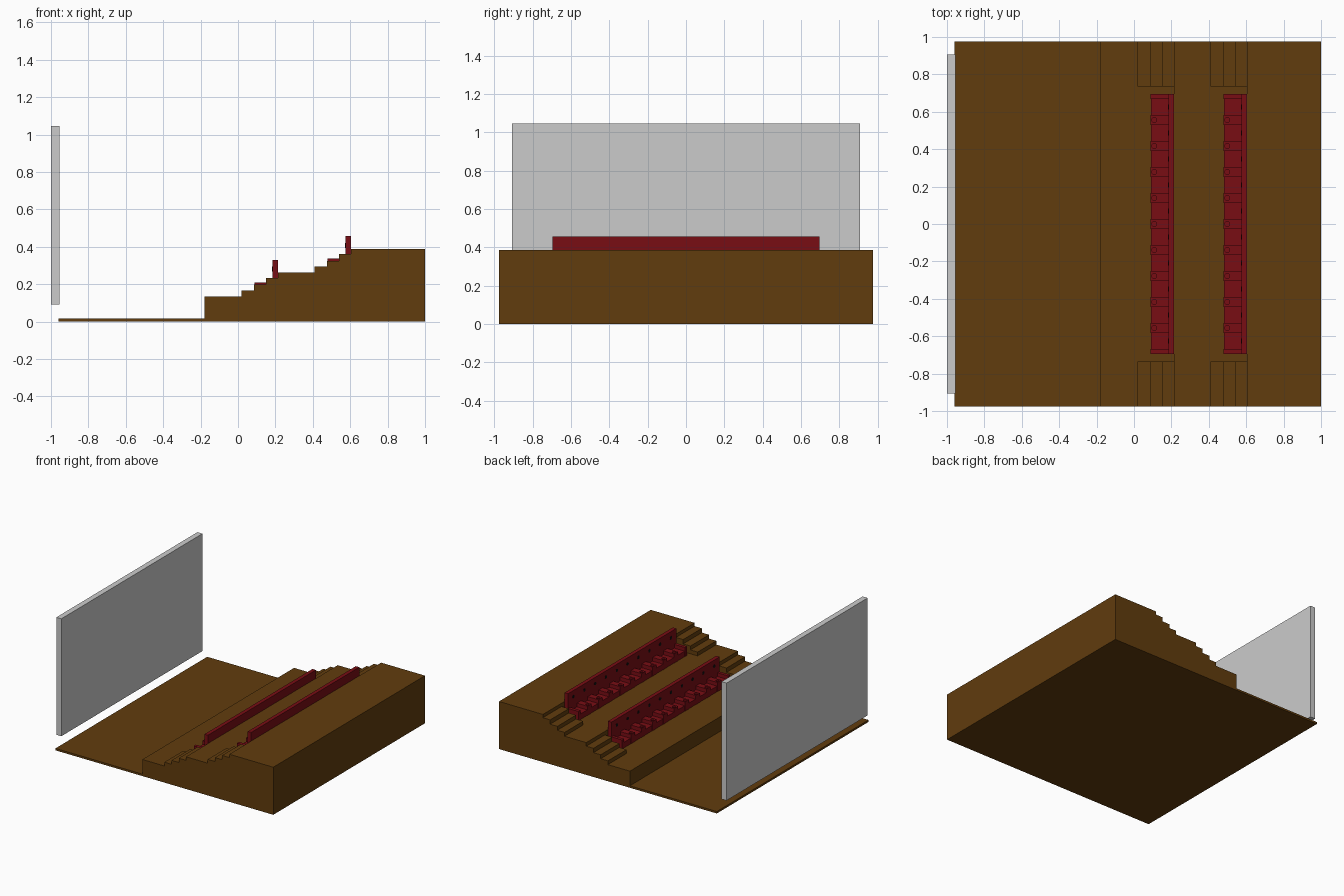
import bpy, bmesh
from mathutils import Matrix

if "Cube" in bpy.data.objects:
    bpy.data.objects.remove(bpy.data.objects["Cube"])


def material(name, rgb):
    m = bpy.data.materials.new(name)
    m.diffuse_color = (*rgb, 1)
    m.use_nodes = True
    m.node_tree.nodes["Principled BSDF"].inputs["Base Color"].default_value = m.diffuse_color
    return m


BROWN = material("brown_carpet", (0.12, 0.045, 0.004))
RED = material("red_fabric", (0.19, 0.004, 0.007))
BLACK = material("black_plastic", (0.005, 0.005, 0.005))


def finish(name, bm, mat=None):
    bmesh.ops.recalc_face_normals(bm, faces=bm.faces)
    me = bpy.data.meshes.new(name)
    bm.to_mesh(me)
    bm.free()
    ob = bpy.data.objects.new(name, me)
    bpy.context.collection.objects.link(ob)
    if mat:
        me.materials.append(mat)
    return ob


def add_box(bm, x0, x1, y0, y1, z0, z1):
    mid = Matrix.Translation(((x0 + x1) / 2, (y0 + y1) / 2, (z0 + z1) / 2))
    bmesh.ops.create_cube(bm, size=1, matrix=mid @ Matrix.Diagonal((x1 - x0, y1 - y0, z1 - z0, 1)))


def add_cylinder(bm, matrix, r, depth):
    bmesh.ops.create_cone(bm, cap_ends=True, segments=16, radius1=r, radius2=r,
                          depth=depth, matrix=matrix)


def add_prism(bm, profile, y0, y1):
    face = bm.faces.new([bm.verts.new((x, y0, z)) for x, z in profile])
    ext = bmesh.ops.extrude_face_region(bm, geom=[face], use_keep_orig=True)
    verts = [v for v in ext["geom"] if isinstance(v, bmesh.types.BMVert)]
    bmesh.ops.translate(bm, verts=verts, vec=(0, y1 - y0, 0))


# Tiered floor
W, AISLE = 0.975, 0.735
bm = bmesh.new()
add_prism(bm, [(-0.96, 0), (1, 0), (1, 0.387), (0.605, 0.387), (0.605, 0.262), (0.215, 0.262),
               (0.215, 0.135), (-0.178, 0.135), (-0.178, 0.016), (-0.96, 0.016)], -W, W)
finish("tiered_floor", bm, BROWN)

# Screen
bm = bmesh.new()
add_box(bm, -1, -0.955, -0.907, 0.907, 0.09, 1.045)
finish("screen", bm)

# Seats and aisle steps for each tier
N, HALF = 10, 0.695
PITCH = 2 * HALF / N
for row, (x, z) in enumerate([(0.215, 0.135), (0.605, 0.262)], 1):
    # Aisle steps on both sides
    bm = bmesh.new()
    steps = [(x - 0.195, z), (x, z), (x, z + 0.098), (x - 0.065, z + 0.098), (x - 0.065, z + 0.063),
             (x - 0.13, z + 0.063), (x - 0.13, z + 0.031), (x - 0.195, z + 0.031)]
    for y0, y1 in ((-W, -AISLE), (AISLE, W)):
        add_prism(bm, steps, y0, y1)
    finish(f"aisle_steps_{row}", bm, BROWN)

    # Seat back along the whole row
    bm = bmesh.new()
    add_box(bm, x - 0.031, x, -HALF, HALF, z, z + 0.195)
    finish(f"seat_back_{row}", bm, RED)

    cushions, arms, holes, buttons = (bmesh.new() for _ in range(4))
    for i in range(N + 1):
        y = -HALF + i * PITCH
        # Armrests, half width at the row ends
        add_box(arms, x - 0.126, x - 0.031, max(y - 0.026, -HALF), min(y + 0.026, HALF),
                z, z + 0.075)
        # Cup holder holes
        if 0 < i < N:
            add_cylinder(holes, Matrix.Translation((x - 0.107, y, z + 0.075)), 0.013, 0.06)
        # Cushion and back button
        if i < N:
            c = y + PITCH / 2
            add_box(cushions, x - 0.124, x - 0.031, c - PITCH / 2 + 0.026,
                    c + PITCH / 2 - 0.026, z, z + 0.045)
            add_cylinder(buttons, Matrix.Translation((x - 0.031, c, z + 0.145))
                         @ Matrix.Rotation(1.5708, 4, 'Y'), 0.013, 0.004)
    finish(f"seat_cushions_{row}", cushions, RED)
    finish(f"back_buttons_{row}", buttons, BLACK)
    arm = finish(f"armrests_{row}", arms, RED)
    cutter = finish(f"cup_holder_cutter_{row}", holes)
    cutter.hide_render = True
    cutter.hide_set(True)
    mod = arm.modifiers.new("cup_holders", 'BOOLEAN')
    mod.operation = 'DIFFERENCE'
    mod.solver = 'EXACT'
    mod.object = cutter
